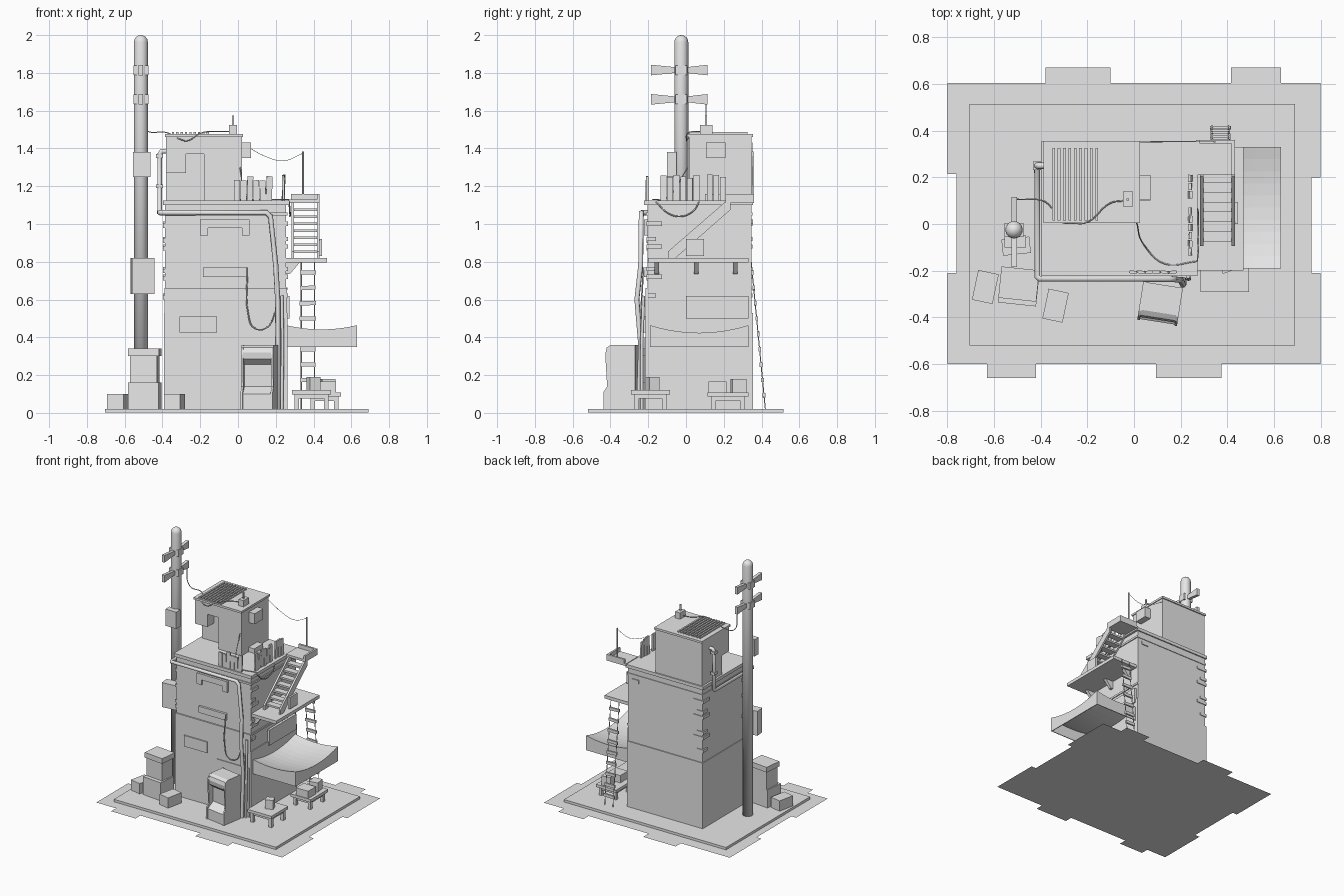
import bpy, bmesh, math, random
from mathutils import Matrix, Vector

random.seed(4)
if "Cube" in bpy.data.objects:
    bpy.data.objects.remove(bpy.data.objects["Cube"])

grey = bpy.data.materials.new("plain_grey")
grey.use_nodes = True
grey.diffuse_color = (0.8, 0.8, 0.8, 1)
grey.node_tree.nodes["Principled BSDF"].inputs["Base Color"].default_value = (0.8, 0.8, 0.8, 1)


def add(name, mesh, smooth=False):
    ob = bpy.data.objects.new(name, mesh)
    bpy.context.collection.objects.link(ob)
    mesh.materials.clear()
    mesh.materials.append(grey)
    if smooth:
        for p in mesh.polygons:
            p.use_smooth = True
    return ob


def from_bm(name, bm, smooth=False):
    bmesh.ops.recalc_face_normals(bm, faces=bm.faces)
    mesh = bpy.data.meshes.new(name)
    bm.to_mesh(mesh)
    bm.free()
    return add(name, mesh, smooth)


def box(name, x, y, z, turn=0, tilt=0):
    """Box from x, y, z ranges; turned about z and tilted about y, in degrees."""
    bm = bmesh.new()
    c = Vector([sum(r) / 2 for r in (x, y, z)])
    m = (Matrix.Translation(c) @ Matrix.Rotation(math.radians(turn), 4, 'Z')
         @ Matrix.Rotation(math.radians(tilt), 4, 'Y')
         @ Matrix.Diagonal([r[1] - r[0] for r in (x, y, z)] + [1]))
    bmesh.ops.create_cube(bm, size=1, matrix=m)
    return from_bm(name, bm)


def prism(name, pts, axis, lo, hi):
    """Extrude a 2D profile along the given axis."""
    put = {'x': lambda a, b, t: (t, a, b), 'y': lambda a, b, t: (a, t, b),
           'z': lambda a, b, t: (a, b, t)}[axis]
    bm = bmesh.new()
    face = bm.faces.new([bm.verts.new(put(a, b, lo)) for a, b in pts])
    if hi != lo:
        new = bmesh.ops.extrude_face_region(bm, geom=[face])["geom"]
        step = Vector(put(0, 0, hi - lo))
        for v in new:
            if isinstance(v, bmesh.types.BMVert):
                v.co += step
    return from_bm(name, bm)


def tube(name, pts, radius, smooth_path=False):
    """Pipe or cable along a path."""
    cu = bpy.data.curves.new(name, 'CURVE')
    cu.dimensions = '3D'
    cu.bevel_depth, cu.bevel_resolution, cu.use_fill_caps = radius, 1, True
    sp = cu.splines.new('BEZIER' if smooth_path else 'POLY')
    if smooth_path:
        cu.resolution_u = 6
        sp.bezier_points.add(len(pts) - 1)
        for p, co in zip(sp.bezier_points, pts):
            p.co = co
            p.handle_left_type = p.handle_right_type = 'AUTO'
    else:
        sp.points.add(len(pts) - 1)
        for p, co in zip(sp.points, pts):
            p.co = (*co, 1)
    tmp = bpy.data.objects.new(name, cu)
    bpy.context.collection.objects.link(tmp)
    dg = bpy.context.evaluated_depsgraph_get()
    mesh = bpy.data.meshes.new_from_object(tmp.evaluated_get(dg))
    bpy.data.objects.remove(tmp)
    return add(name, mesh, True)


# Ground sheet with tabs and notches, and the slab on it
prism("ground_sheet", [(-.8, -.6), (-.63, -.6), (-.63, -.66), (-.42, -.66), (-.42, -.6), (.095, -.6),
      (.095, -.66), (.375, -.66), (.375, -.6), (.8, -.6), (.8, -.21), (.76, -.21), (.76, .2), (.8, .2),
      (.8, .605), (.63, .605), (.63, .67), (.415, .67), (.415, .605), (-.1, .605), (-.1, .67),
      (-.38, .67), (-.38, .605), (-.8, .605), (-.8, .215), (-.76, .215), (-.76, -.21), (-.8, -.21)],
      'z', 0, 0)
box("base_slab", (-.705, .69), (-.52, .515), (.001, .02))

# Tower storeys and ledges
box("lower_storey", (-.392, .262), (-.215, .354), (.02, .53))
box("upper_storey", (-.386, .255), (-.205, .347), (.53, 1.1))
box("front_band", (-.39, .26), (-.215, -.2), (.53, .66))
box("ledge", (-.39, .262), (-.213, .352), (1.045, 1.06))
box("roof_deck", (-.397, .272), (-.222, .356), (1.1, 1.125))

# Front door, panels and boards
box("door", (-.028, .25), (-.221, -.21), (.02, .4))
box("wall_panel", (-.31, -.11), (-.224, -.21), (.425, .51))
box("wall_plank", (-.185, .05), (-.222, -.2), (.72, .77))
prism("wall_bracket", [(-.2, .94), (-.16, .94), (-.16, .98), (.02, .98), (.02, .94), (.062, .94),
      (.062, 1.025), (-.2, 1.025)], 'y', -.222, -.2)
box("side_panel", (.25, .272), (0, .33), (.5, .62))
box("side_band", (.25, .262), (-.2, .35), (.65, .665))

# Protruding corner bricks
for i, z in enumerate((.6, .7, .74, .86, .9, .98)):
    w = .05 + .03 * (i % 2)
    box("left_front_brick", (-.396, -.38), (-.21, -.21 + w), (z, z + .022))
    box("left_back_brick", (-.396, -.39 + w), (.352 - w, .353), (z + .01, z + .032))
    box("right_front_brick", (.25, .265), (-.208, -.208 + w), (z + .01, z + .032))
box("back_brick", (.16, .22), (.34, .354), (1.0, 1.025))

# Rooftop room with a recessed corner
box("room_main", (-.18, .02), (.015, .347), (1.125, 1.465))
box("room_recess", (-.382, -.18), (.1, .347), (1.125, 1.465))
box("room_corner_post", (-.382, -.275), (.015, .1), (1.27, 1.465))
box("room_lintel", (-.275, -.18), (.015, .1), (1.37, 1.465))
box("room_roof", (-.387, .026), (.005, .356), (1.46, 1.476))
for i in range(9):
    x = -.35 + i * .023
    box("roof_rib", (x, x + .012), (.015, .325), (1.474, 1.486))
box("room_side_unit", (.02, .07), (.105, .21), (1.35, 1.432))
box("deck_box", (.02, .07), (.1, .21), (1.125, 1.16))
box("roof_box", (-.047, -.005), (.075, .14), (1.476, 1.525))
box("roof_aerial", (-.032, -.022), (.1, .11), (1.52, 1.575))

# Plank fences on the deck
for i in range(6):
    x = -.02 + i * .034
    box("front_fence_plank", (x, x + .031), (-.212, -.2), (1.12, random.uniform(1.225, 1.255)),
        random.uniform(-6, 6), random.uniform(-3, 3))
for i in range(10):
    y = -.135 + i * .035
    if i != 6:
        box("side_fence_plank", (.235, .247), (y, y + .031), (1.12, random.uniform(1.225, 1.265)),
            random.uniform(-6, 6), random.uniform(-4, 4))

# Balcony with brackets
box("balcony", (.25, .47), (-.2, .33), (.795, .82))
for y in (-.155, .055, .26):
    prism("balcony_bracket", [(.255, .8), (.255, .735), (.275, .735), (.33, .8)], 'y', y - .012, y + .012)

# Stairs and their landing
for x in (.283, .418):
    prism("stair_side", [(-.095, .82), (-.055, .82), (.235, 1.075), (.235, 1.115), (.205, 1.115),
          (-.095, .855)], 'x', x, x + .014)
for i in range(7):
    y, z = -.075 + i * .042, .86 + i * .037
    box("stair_tread", (.29, .425), (y, y + .05), (z - .014, z))
box("stair_box", (.43, .446), (0, .095), (.83, .92))
box("landing", (.265, .432), (.21, .36), (1.112, 1.13))
box("landing_rim", (.28, .43), (.345, .36), (1.13, 1.16))
box("landing_side_rim", (.418, .432), (.21, .36), (1.125, 1.16))
tube("landing_aerial", [(.345, .352, 1.13), (.345, .352, 1.385)], .005)

# Hanging rope ladder
top, foot = Vector((.37, .345, .8)), Vector((.37, .42, .02))
for dx in (-.035, .035):
    tube("ladder_rope", [top + Vector((dx, 0, 0)), foot + Vector((dx, 0, 0))], .003)
for i in range(9):
    c = top.lerp(foot, (i + .7) / 9.6)
    w = random.uniform(.04, .046)
    box("ladder_rung", (c.x - w, c.x + w), (c.y - .007, c.y + .007), (c.z - .011, c.z + .011), 0,
        random.uniform(-3, 3))

# Sagging awning with a skirt on three sides
bm = bmesh.new()
n = 10
sheet = [[bm.verts.new((.255 + .375 * i / n, -.19 + .52 * j / n,
          .402 + .04 * (2 * j / n - 1) ** 2 + .022 * (2 * i / n - 1) ** 2))
          for j in range(n + 1)] for i in range(n + 1)]
for i in range(n):
    for j in range(n):
        bm.faces.new((sheet[i][j], sheet[i + 1][j], sheet[i + 1][j + 1], sheet[i][j + 1]))
rim = [r[0] for r in sheet] + sheet[-1][1:] + [r[-1] for r in sheet[-2::-1]]
hem = [bm.verts.new((v.co.x, v.co.y, .35)) for v in rim]
for k in range(len(rim) - 1):
    bm.faces.new((rim[k], rim[k + 1], hem[k + 1], hem[k]))
awning = from_bm("awning", bm)
awning.modifiers.new("thickness", 'SOLIDIFY').thickness = .006

# Utility pole with rounded top, crossarms and boxes
px, py, pr = -.514, -.025, .037
bm = bmesh.new()
rings = [(.02, pr)] + [(1.963 + pr * math.sin(a), pr * math.cos(a))
                       for a in (0, .4, .8, 1.2, 1.5)]
loops = [[bm.verts.new((px + r * math.cos(math.tau * k / 24), py + r * math.sin(math.tau * k / 24), z))
          for k in range(24)] for z, r in rings]
for a, b in zip(loops, loops[1:]):
    for k in range(24):
        bm.faces.new((a[k], a[k - 1], b[k - 1], b[k]))
bm.faces.new(loops[0])
bm.faces.new(loops[-1])
from_bm("pole", bm, True)
for z in (1.815, 1.66):
    prism("crossarm", [(-.185, z - .028), (py, z - .012), (.115, z - .028), (.115, z + .028),
          (py, z + .012), (-.185, z + .028)], 'x', px - .012, px + .012)
    box("crossarm_clamp", (px - .04, px + .04), (py - .03, py + .03), (z - .025, z + .025))
box("pole_upper_box", (-.555, -.462), (-.1, -.05), (1.25, 1.38))
box("pole_lower_box", (-.565, -.445), (-.13, -.06), (.63, .82), 6)

# Crates beside the pole
box("large_crate", (-.575, -.412), (-.345, -.2), (.02, .16), -6)
box("large_crate_middle", (-.565, -.422), (-.315, -.2), (.16, .3), -6)
box("large_crate_top", (-.575, -.412), (-.325, -.19), (.3, .34), -6)
box("left_small_crate", (-.682, -.592), (-.335, -.205), (.02, .1), -12)
box("right_small_crate", (-.38, -.292), (-.415, -.285), (.02, .1), -12)

# Game cabinet
cabinet = prism("cabinet", [(-.085, 0), (.075, 0), (.075, .34), (-.045, .34), (-.068, .327), (-.076, .3),
                (-.07, .265), (-.035, .235), (-.03, .12), (-.085, .08)], 'x', -.075, .075)
cabinet.matrix_world = Matrix.Translation((.113, -.335, .02)) @ Matrix.Rotation(math.radians(-9), 4, 'Z')
for x in (-.086, .075):
    side = prism("cabinet_side", [(-.09, 0), (.08, 0), (.08, .34), (-.05, .34), (-.072, .325),
                 (-.08, .29), (-.07, .12), (-.09, .09)], 'x', x, x + .011)
    side.matrix_world = cabinet.matrix_world


def table(x, y, z):
    box("table_top", x, y, (z - .022, z))
    for lx in (x[0] + .025, x[1] - .025):
        for ly in (y[0] + .03, y[1] - .03):
            box("table_leg", (lx - .012, lx + .012), (ly - .012, ly + .012), (.02, z - .02))
    box("table_apron", (x[0] + .02, x[1] - .02), (y[0] + .02, y[1] - .02), (z - .045, z - .02))


# Tables with small boxes on them
table((.285, .492), (-.292, -.085), .12)
table((.37, .545), (.115, .33), .108)
box("front_table_box", (.37, .43), (-.205, -.15), (.12, .19), 20)
box("back_table_box", (.415, .52), (.12, .215), (.108, .165))
box("back_table_tall_box", (.44, .51), (.24, .315), (.108, .18), 8)

# Drain pipe from the room, around the front and down
tube("drain_pipe", [(-.375, .25, 1.385), (-.405, .25, 1.385), (-.415, .25, 1.37), (-.415, .25, 1.07),
     (-.415, .24, 1.06), (-.415, -.225, 1.06), (-.405, -.235, 1.06), (.15, -.235, 1.06),
     (.172, -.237, 1.04), (.2, -.24, .78), (.21, -.26, .6), (.212, -.24, .36), (.21, -.25, .02)], .014)
for z in (1.2, 1.36):
    box("pipe_collar", (-.433, -.397), (.232, .268), (z - .01, z + .01))
tube("second_pipe", [(.232, -.225, .62), (.236, -.235, .36), (.232, -.235, .02)], .009)

# Hanging cables
tube("wall_cable", [(.05, -.225, .77), (.055, -.24, .52), (.085, -.245, .45), (.15, -.245, .45),
     (.2, -.245, .54)], .004, True)
tube("side_cable", [(.27, -.16, 1.12), (.275, -.1, 1.06), (.275, -.03, 1.04), (.275, .04, 1.07),
     (.27, .07, 1.12)], .004, True)
tube("deck_cable", [(.01, .01, 1.3), (.05, -.1, 1.14), (.13, -.17, 1.13), (.27, -.16, 1.13)], .003, True)
tube("pole_cable", [(px, .105, 1.65), (-.49, .105, 1.5), (-.38, .095, 1.485), (-.31, .008, 1.45),
     (-.27, .004, 1.44), (-.2, .008, 1.48), (-.1, .09, 1.49), (-.04, .1, 1.49)], .003, True)
tube("aerial_wire", [(.02, .35, 1.43), (.14, .352, 1.36), (.24, .352, 1.335), (.345, .352, 1.375)],
     .0015, True)
